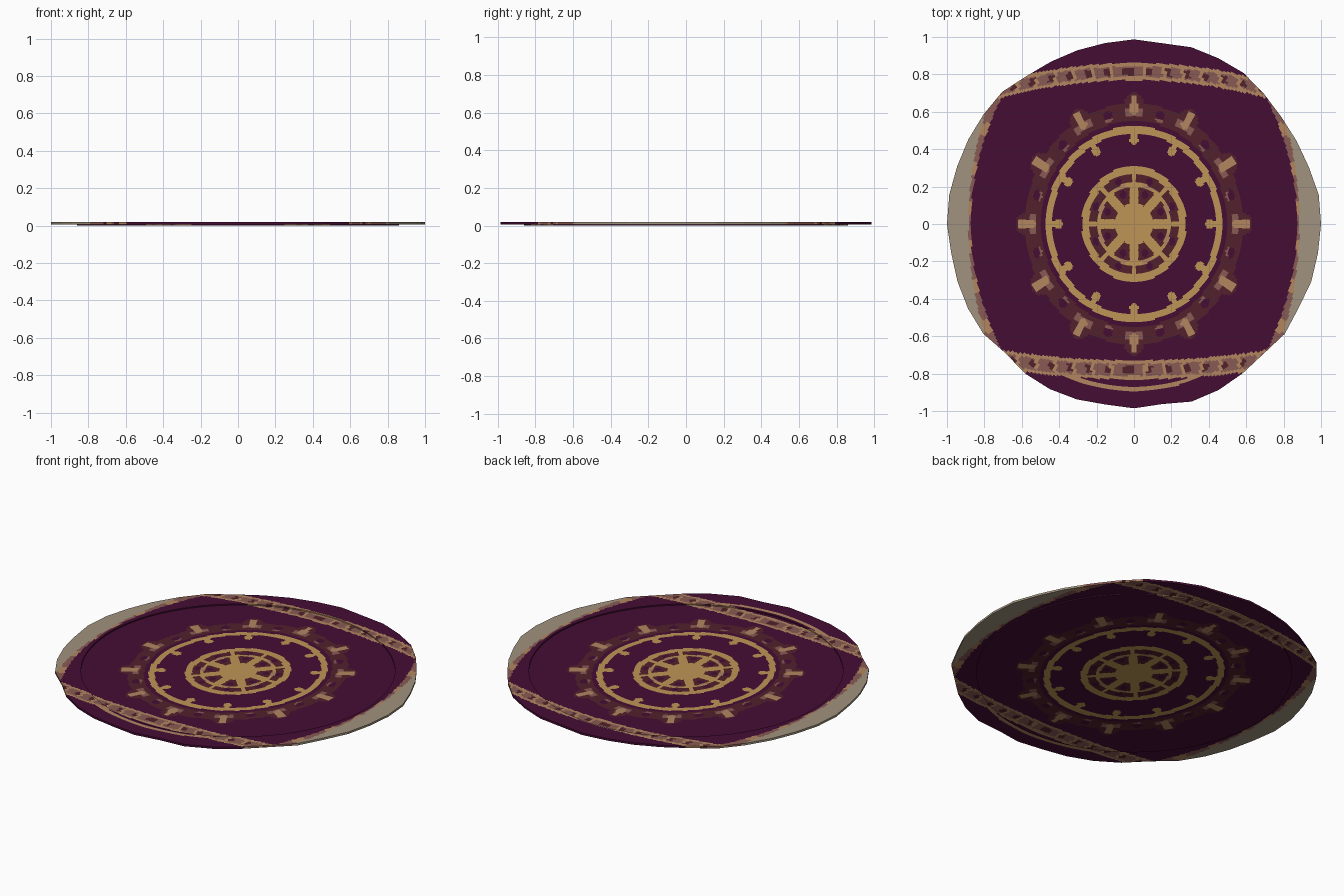
import bpy, bmesh, math, random

if "Cube" in bpy.data.objects:
    bpy.data.objects.remove(bpy.data.objects["Cube"])

random.seed(4)
SEG = 320            # angular steps of the painted grid
SIDES = 40           # uneven sides of the outline


def lin(c):
    c /= 255
    return c / 12.92 if c <= 0.04045 else ((c + 0.055) / 1.055) ** 2.4


COLOURS = {
    "deep plum": (69, 13, 52), "gold": (191, 149, 86), "brown": (82, 33, 45),
    "mauve": (136, 90, 82), "tan": (178, 134, 96), "beige": (161, 147, 126),
}
MATS = []
for name, rgb in COLOURS.items():
    m = bpy.data.materials.new(name)
    m.diffuse_color = (*[lin(c) for c in rgb], 1)
    m.use_nodes = True
    m.node_tree.nodes["Principled BSDF"].inputs["Base Color"].default_value = m.diffuse_color
    MATS.append(m)
PLUM, GOLD, BROWN, MAUVE, TAN, BEIGE = range(6)


def sector(a, e, step, offset=0):
    """Sideways distance from the nearest spoke of a repeated motif."""
    d = (a - offset + step / 2) % step - step / 2
    return abs(e * math.sin(d))


def medallion(x, y):
    """Woven centre pattern, slightly narrower across x."""
    e = math.hypot(x / 0.9, y)
    a = math.atan2(y, x / 0.9)
    s8, s12 = sector(a, e, math.pi / 4), sector(a, e, math.pi / 6)
    between8 = sector(a, e, math.pi / 4, math.pi / 8)
    between12 = sector(a, e, math.pi / 6, math.pi / 12)
    # star and inner ring
    if e < 0.31:
        if e > 0.27 or e < 0.11:
            return GOLD
        if e < 0.20:
            if s8 < 0.026:
                return GOLD
            return PLUM if math.hypot(between8, e - 0.17) < 0.02 else BROWN
        if e < 0.222:
            return GOLD if s8 < 0.05 else TAN
        if s8 < 0.012:
            return GOLD
        return PLUM if math.hypot(between8 / 1.4, e - 0.245) < 0.016 else BROWN
    # ring with inward studs
    if 0.485 < e < 0.523:
        return GOLD
    if e <= 0.485:
        if (e > 0.45 and s12 < 0.018) or math.hypot(s12, e - 0.45) < 0.026:
            return GOLD
        return PLUM
    # wreath of twelve small crosses
    if e < 0.72:
        if (s12 < 0.021 and 0.59 < e < 0.69) or math.hypot(s12, e - 0.61) < 0.026:
            return TAN
        if s12 < 0.055 and abs(e - 0.60) < 0.02:
            return MAUVE
        if math.hypot(between12 / 1.5, e - 0.60) < 0.02:
            return PLUM
        if math.hypot(between12 / 2.2, e - 0.575) < 0.011:
            return MAUVE
        if e > 0.55 and (e < 0.645 or math.hypot(s12, e - 0.64) < 0.062):
            return BROWN
    return PLUM


def colour(x, y):
    r = math.hypot(x, y)
    # plain crescents at both sides, with a tapering patterned edge
    edge = 0.885 - 0.25 * y * y
    if abs(x) > edge and abs(y) < 0.64:
        return BEIGE
    # patterned bands near both ends
    c, h = (0.815 - 0.19 * x * x, 0.046) if y > 0 else (0.78 - 0.11 * x * x, 0.05)
    d = abs(y) - c
    if abs(d) < h:
        if abs(d) > h - 0.018:
            return TAN
        k = abs(x + 0.03) % 0.1
        if k < 0.028 and abs(d) < 0.02:
            return BROWN
        return TAN if k > 0.082 else MAUVE
    if abs(y) < 0.72 and edge - 0.012 - 0.11 * y * y < abs(x):
        return TAN if int((y + 1) / 0.07) % 3 == 0 else MAUVE
    # second thin arc along the lower band
    if y < 0 and abs(x) < 0.42 and 0.872 < r < 0.893:
        return TAN
    return medallion(x, y)


# uneven hand-cut outline
corners = [random.uniform(0.972, 1.0) for _ in range(SIDES)]
for k in (0, 1, SIDES // 2, SIDES // 2 - 1):
    corners[k] = 1.0


def outline(a):
    t = a / (2 * math.pi) * SIDES
    i, f = int(t) % SIDES, t - int(t)
    w = 2 * math.pi / SIDES
    p, q = corners[i], corners[(i + 1) % SIDES]
    # straight chord between the two corners
    return p * q * math.sin(w) / (p * math.sin(w * f) + q * math.sin(w * (1 - f)))


def sheet(name, r0, r1, rings, bottom, top, ragged=False):
    """Thin annulus whose faces are coloured by position on both sides."""
    bm = bmesh.new()
    layers = []
    for z in (bottom, top):
        grid = []
        for i in range(rings + 1):
            row = []
            for j in range(SEG):
                a = 2 * math.pi * j / SEG
                end = outline(a) if ragged else r1
                r = r0 + (end - r0) * i / rings
                row.append(bm.verts.new((r * math.cos(a), r * math.sin(a), z)))
            grid.append(row)
        layers.append(grid)

    def face(*vs):
        f = bm.faces.new(vs)
        c = f.calc_center_median()
        f.material_index = colour(c.x, c.y)

    low, high = layers
    for j in range(SEG):
        k = (j + 1) % SEG
        for i in range(rings):
            face(high[i][j], high[i + 1][j], high[i + 1][k], high[i][k])
            face(low[i][k], low[i + 1][k], low[i + 1][j], low[i][j])
        face(low[-1][j], low[-1][k], high[-1][k], high[-1][j])
        if r0 > 0:
            face(low[0][k], low[0][j], high[0][j], high[0][k])
    if r0 == 0:
        bmesh.ops.remove_doubles(bm, verts=low[0] + high[0], dist=1e-5)
    me = bpy.data.meshes.new(name)
    bm.to_mesh(me)
    bm.free()
    for m in MATS:
        me.materials.append(m)
    ob = bpy.data.objects.new(name, me)
    bpy.context.collection.objects.link(ob)
    return ob


# flat patterned field and the slightly raised border around it
sheet("rug_field", 0, 0.86, 100, 0.0, 0.012)
sheet("rug_border", 0.855, 1.0, 16, 0.007, 0.019, ragged=True)
